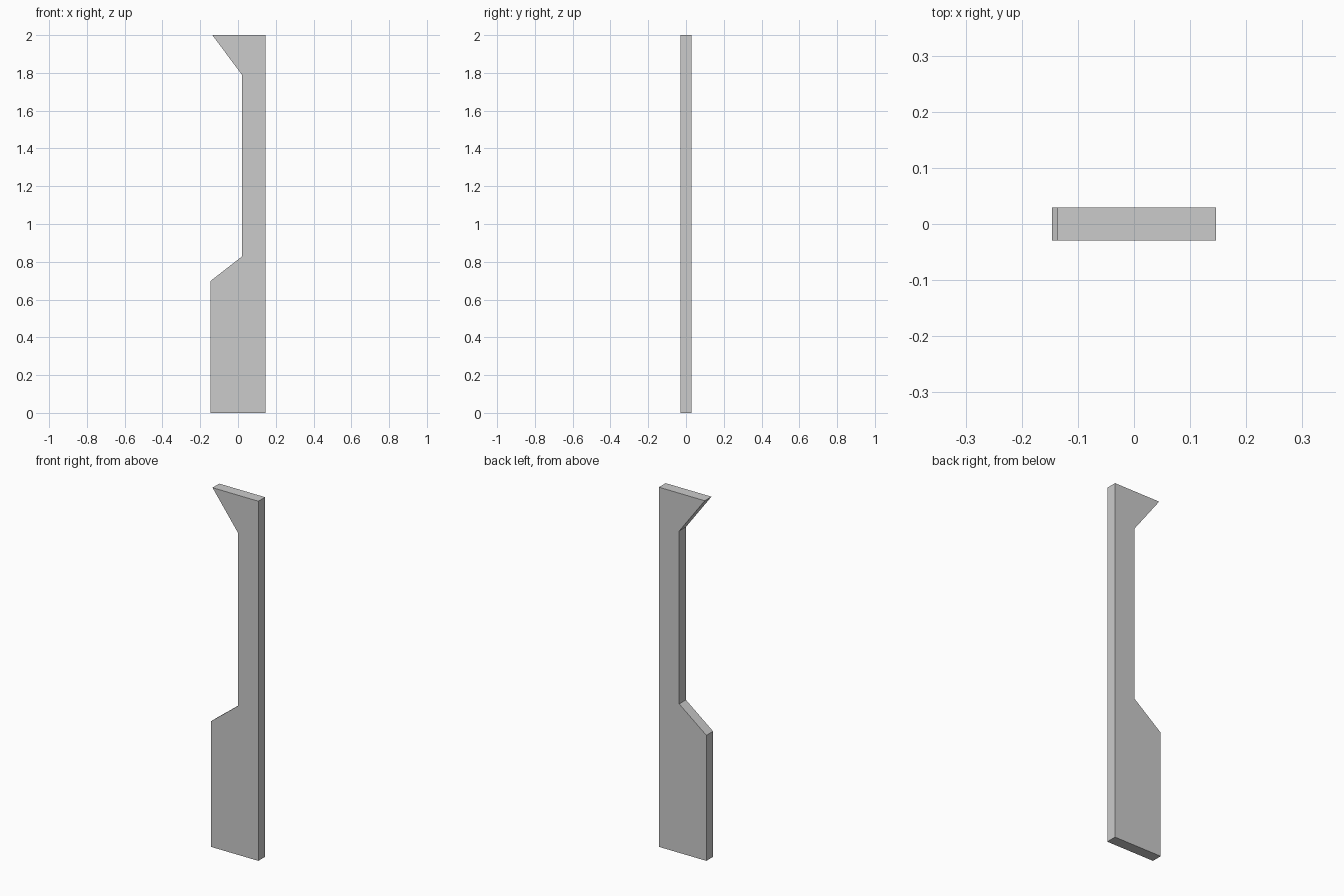
import bpy, bmesh

if "Cube" in bpy.data.objects:
    bpy.data.objects.remove(bpy.data.objects["Cube"])

HALF_DEPTH = 0.0295

# Side outline of the panel in x, z: wide foot, narrow post, flared head
profile = [
    (-0.146, 0.0), (0.146, 0.0), (0.146, 2.0), (-0.136, 2.0),
    (0.021, 1.79), (0.021, 0.828), (-0.146, 0.698),
]


def extrude_profile(name, points, half_depth):
    bm = bmesh.new()
    face = bm.faces.new([bm.verts.new((x, -half_depth, z)) for x, z in points])
    result = bmesh.ops.extrude_face_region(bm, geom=[face], use_keep_orig=True)
    moved = [v for v in result["geom"] if isinstance(v, bmesh.types.BMVert)]
    bmesh.ops.translate(bm, verts=moved, vec=(0, 2 * half_depth, 0))
    bmesh.ops.recalc_face_normals(bm, faces=bm.faces)
    mesh = bpy.data.meshes.new(name)
    bm.to_mesh(mesh)
    bm.free()
    obj = bpy.data.objects.new(name, mesh)
    bpy.context.collection.objects.link(obj)
    return obj


# Flat notched panel
extrude_profile("notched_side_panel", profile, HALF_DEPTH)
